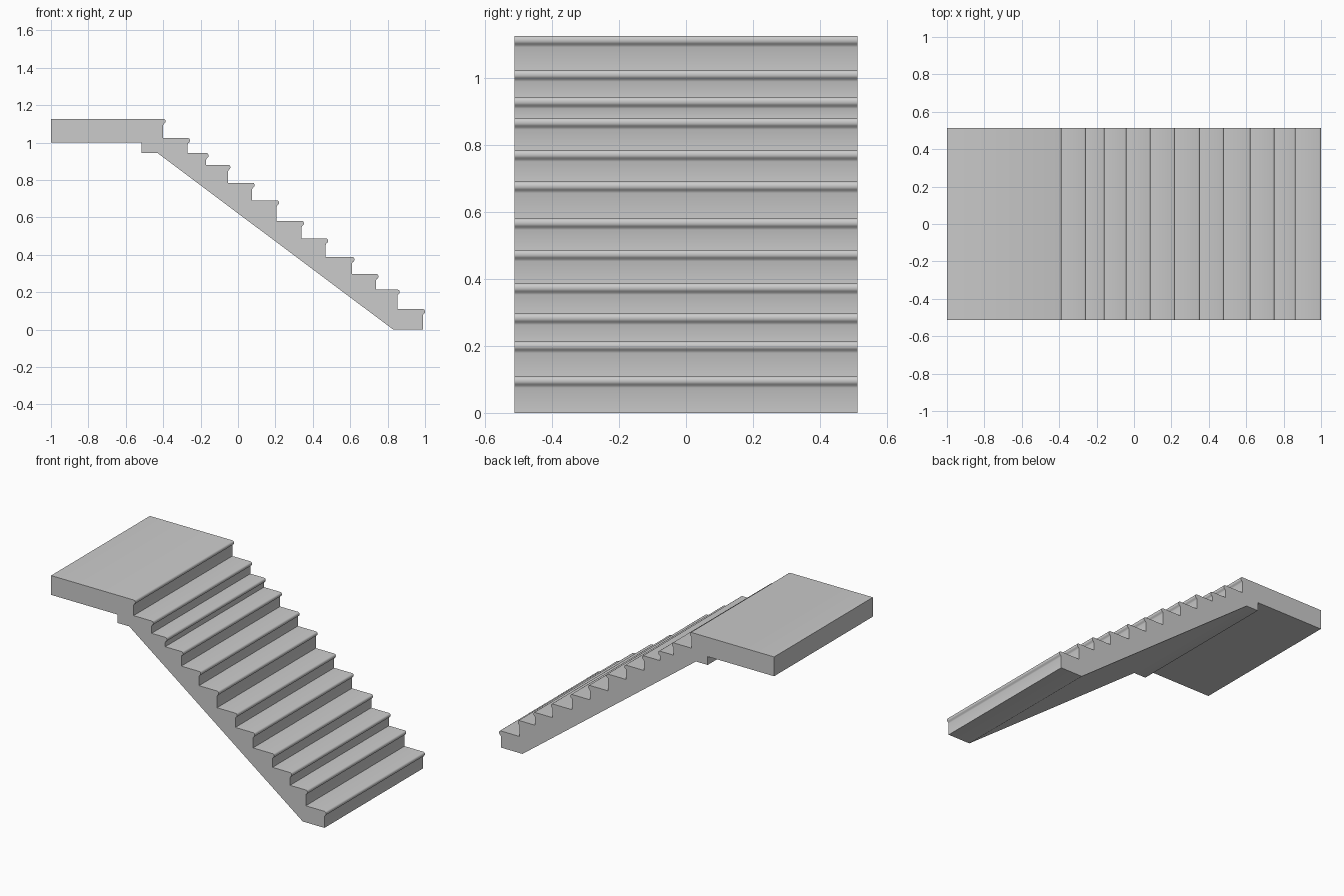
import bpy, bmesh

if "Cube" in bpy.data.objects:
    bpy.data.objects.remove(bpy.data.objects["Cube"])

HALF_WIDTH = 0.513

# Nose tip x and tread height of each step, top to bottom
steps = [(-0.388, 1.127), (-0.257, 1.024), (-0.158, 0.943), (-0.041, 0.881),
         (0.088, 0.785), (0.219, 0.691), (0.352, 0.581), (0.481, 0.487),
         (0.622, 0.387), (0.750, 0.297), (0.864, 0.213), (1.0, 0.109)]

# Rounded nosing relative to tip and tread, ending on the riser
nosing = [(-0.009, 0), (-0.003, -0.003), (0, -0.009), (0, -0.017),
          (-0.003, -0.023), (-0.009, -0.027), (-0.012, -0.034)]

# Side profile: landing, stepped top, then sloped soffit with bearing ledge
profile = [(-1.0, 1.0), (-1.0, steps[0][1])]
for i, (x, z) in enumerate(steps):
    profile += [(x + dx, z + dz) for dx, dz in nosing]
    foot = steps[i + 1][1] if i + 1 < len(steps) else 0.0
    profile.append((x - 0.012, foot))
profile += [(0.83, 0.0), (-0.432, 0.945), (-0.517, 0.945), (-0.517, 1.0)]

# Extrude the profile across the width
bm = bmesh.new()
face = bm.faces.new([bm.verts.new((x, -HALF_WIDTH, z)) for x, z in profile])
ext = bmesh.ops.extrude_face_region(bm, geom=[face])
moved = [g for g in ext["geom"] if isinstance(g, bmesh.types.BMVert)]
bmesh.ops.translate(bm, verts=moved, vec=(0, 2 * HALF_WIDTH, 0))
bmesh.ops.recalc_face_normals(bm, faces=bm.faces)
mesh = bpy.data.meshes.new("stair_flight")
bm.to_mesh(mesh)
bm.free()

stairs = bpy.data.objects.new("stair_flight", mesh)
bpy.context.collection.objects.link(stairs)
bpy.context.view_layer.objects.active = stairs
stairs.select_set(True)
bpy.ops.object.shade_smooth_by_angle(angle=0.7)
